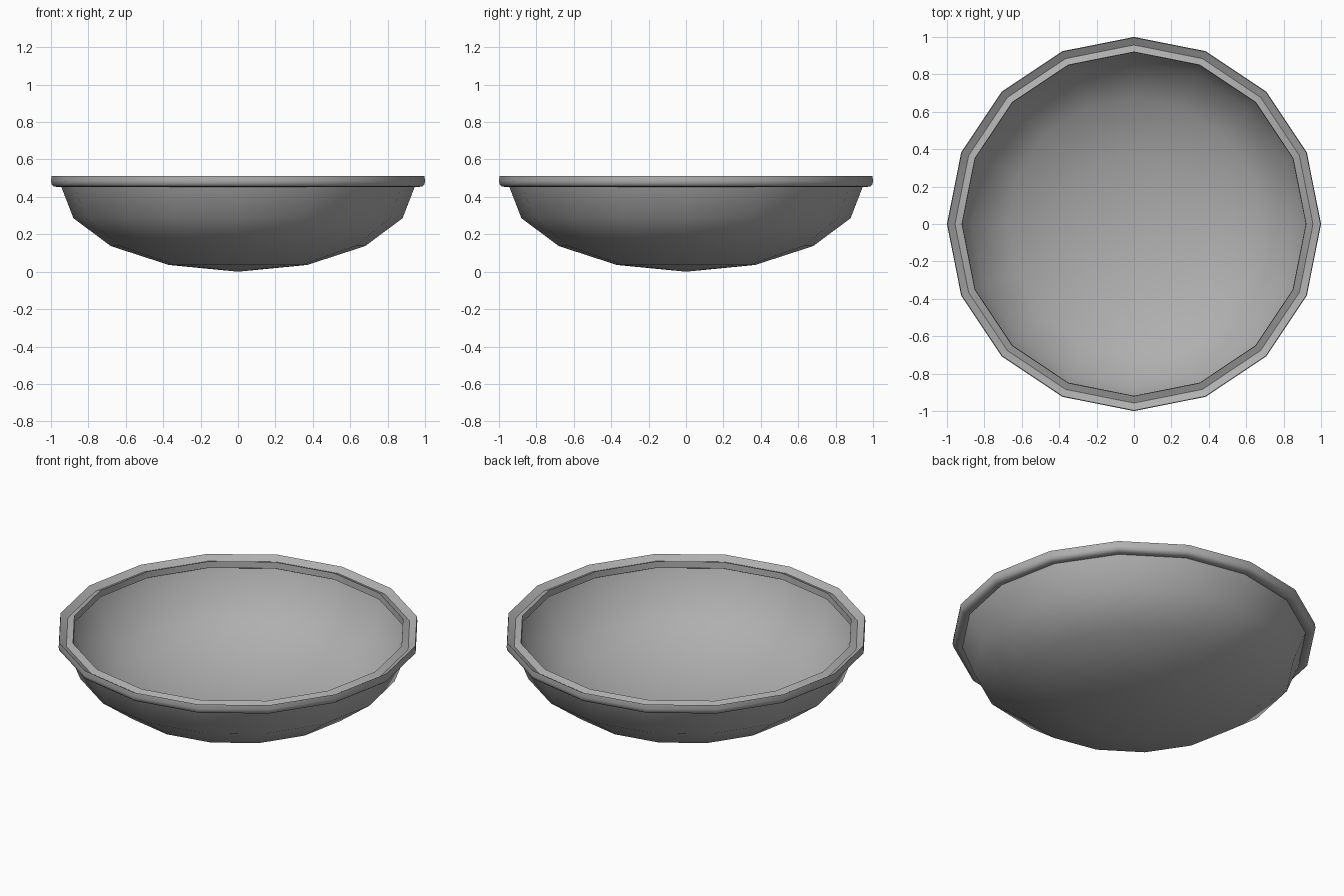
import bpy, bmesh, math

if "Cube" in bpy.data.objects:
    bpy.data.objects.remove(bpy.data.objects["Cube"])

SIDES = 16

grey = bpy.data.materials.new("dark_grey")
grey.diffuse_color = (0.43, 0.43, 0.43, 1)
grey.use_nodes = True
grey.node_tree.nodes["Principled BSDF"].inputs["Base Color"].default_value = grey.diffuse_color


def lathe(name, profile):
    """Spin a (radius, height) profile around z into a 16-sided body."""
    bm = bmesh.new()
    rings = []
    for r, z in profile:
        if r == 0:
            rings.append([bm.verts.new((0, 0, z))] * SIDES)
        else:
            rings.append([bm.verts.new((r * math.cos(2 * math.pi * i / SIDES),
                                        r * math.sin(2 * math.pi * i / SIDES), z))
                          for i in range(SIDES)])
    for a, b in zip(rings, rings[1:]):
        for i in range(SIDES):
            j = (i + 1) % SIDES
            bm.faces.new(list(dict.fromkeys((a[i], a[j], b[j], b[i]))))
    bmesh.ops.recalc_face_normals(bm, faces=bm.faces)
    mesh = bpy.data.meshes.new(name)
    bm.to_mesh(mesh)
    bm.free()
    mesh.materials.append(grey)
    obj = bpy.data.objects.new(name, mesh)
    bpy.context.collection.objects.link(obj)
    bpy.ops.object.select_all(action='DESELECT')
    obj.select_set(True)
    bpy.context.view_layer.objects.active = obj
    bpy.ops.object.shade_smooth_by_angle(angle=math.radians(50))
    return obj


# Thin bowl: outside from the bottom up, grooved rolled rim, inner lip, back down inside
lathe("bowl", [
    (0, 0.0), (0.37, 0.036), (0.68, 0.137), (0.88, 0.286), (0.946, 0.457),
    (0.965, 0.453), (0.985, 0.456), (0.997, 0.468), (1.0, 0.485), (0.997, 0.512),
    (0.957, 0.487), (0.92, 0.503),
    (0.918, 0.465), (0.937, 0.455), (0.87, 0.293), (0.675, 0.147), (0.367, 0.047), (0, 0.011)])
